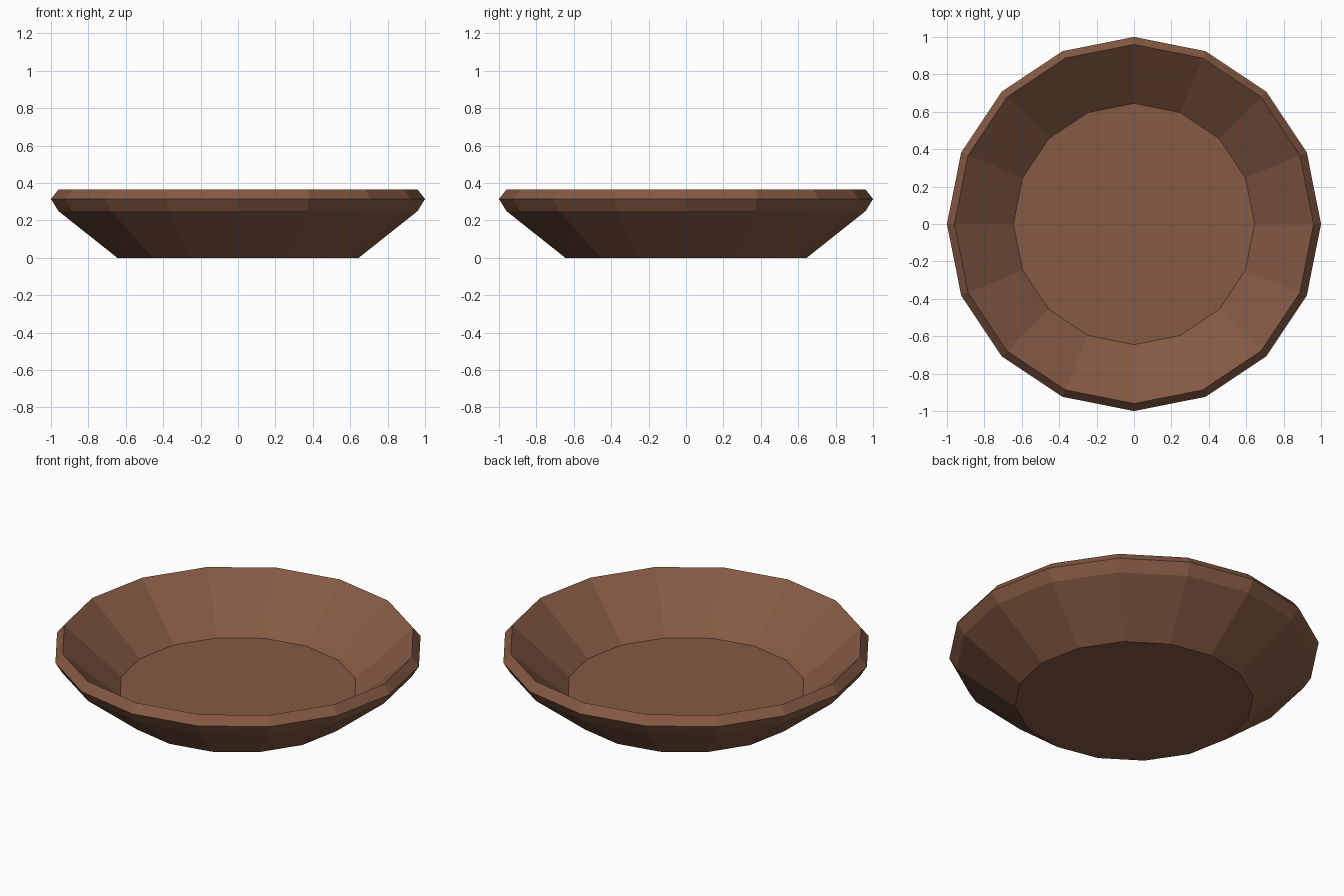
import bpy, bmesh, math

if "Cube" in bpy.data.objects:
    bpy.data.objects.remove(bpy.data.objects["Cube"])

SIDES = 16

wood = bpy.data.materials.new("warm_brown")
wood.diffuse_color = (0.238, 0.102, 0.058, 1)
wood.use_nodes = True
wood.node_tree.nodes["Principled BSDF"].inputs["Base Color"].default_value = wood.diffuse_color

# (radius, height) from the underside, round the rim, down to the inner floor
profile = [(0.645, 0.0), (0.96, 0.25), (1.0, 0.315), (0.96, 0.365), (0.645, 0.088)]

bm = bmesh.new()
rings = []
for r, z in profile:
    angles = [2 * math.pi * i / SIDES for i in range(SIDES)]
    rings.append([bm.verts.new((r * math.cos(a), r * math.sin(a), z)) for a in angles])

# walls and rim
for low, high in zip(rings, rings[1:]):
    for i in range(SIDES):
        j = (i + 1) % SIDES
        bm.faces.new((low[i], low[j], high[j], high[i]))

# underside and inner floor
bm.faces.new(rings[0][::-1])
bm.faces.new(rings[-1])
bmesh.ops.recalc_face_normals(bm, faces=bm.faces[:])

mesh = bpy.data.meshes.new("bowl")
bm.to_mesh(mesh)
bm.free()
mesh.materials.append(wood)
bowl = bpy.data.objects.new("bowl", mesh)
bpy.context.collection.objects.link(bowl)
